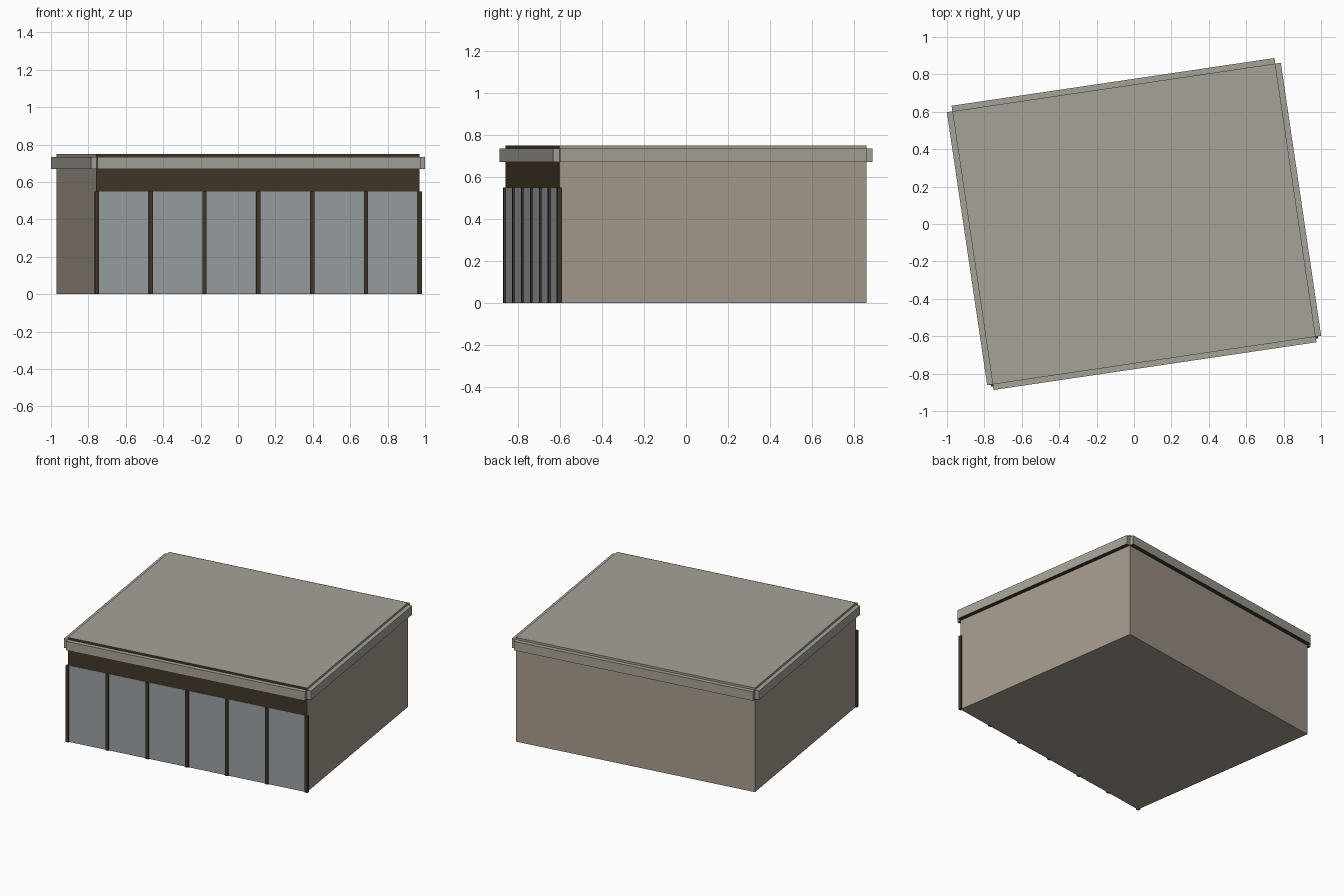
import bpy, bmesh, math
from mathutils import Matrix

if "Cube" in bpy.data.objects:
    bpy.data.objects.remove(bpy.data.objects["Cube"])

W, D, H = 1.745, 1.476, 0.75        # body width, depth, height
GLASS_H = 0.55
TURN = Matrix.Rotation(math.radians(8.4), 4, 'Z')


def mat(name, r, g, b):
    m = bpy.data.materials.new(name)
    m.diffuse_color = (r, g, b, 1)
    m.use_nodes = True
    m.node_tree.nodes["Principled BSDF"].inputs["Base Color"].default_value = m.diffuse_color
    return m


WALL = mat("tan_wall", 0.38, 0.33, 0.27)
TRIM = mat("grey_trim", 0.38, 0.36, 0.31)
DARK = mat("dark_brown", 0.055, 0.038, 0.022)
GLASS = mat("blue_grey_glass", 0.32, 0.35, 0.37)


def box(name, x, y, z, mats, pick=None):
    """Box from (min, max) ranges, turned with the building."""
    bm = bmesh.new()
    size = [r[1] - r[0] for r in (x, y, z)]
    mid = [(r[0] + r[1]) / 2 for r in (x, y, z)]
    bmesh.ops.create_cube(bm, size=1, matrix=TURN @ Matrix.Translation(mid) @ Matrix.Diagonal((*size, 1)))
    bm.normal_update()
    if pick:
        for f in bm.faces:
            f.material_index = pick(TURN.inverted().to_3x3() @ f.normal)
    me = bpy.data.meshes.new(name)
    bm.to_mesh(me)
    bm.free()
    for m in mats:
        me.materials.append(m)
    ob = bpy.data.objects.new(name, me)
    bpy.context.collection.objects.link(ob)
    return ob


w, d = W / 2, D / 2

# Main block: tan walls, grey roof, dark front header
box("building_body", (-w, w), (-d, d), (0, H), [WALL, TRIM, DARK],
    lambda n: 1 if n.z > 0.5 else 2 if n.y < -0.5 else 0)

# Glazing across the front
box("front_glass", (-w, w), (-d - 0.002, -d + 0.002), (0, GLASS_H), [GLASS])

# Seven window posts centred on the front wall line
p = 0.011
for i in range(7):
    x = -w + i * W / 6
    box(f"window_post_{i + 1}", (x - p, x + p), (-d - p, -d + p), (0, GLASS_H), [DARK])

# Fascia boards on each side, leaving open notched corners
t, z = 0.03, (0.67, 0.735)
under = lambda n: 1 if n.z < -0.5 else 0
for name, x, y in (("front_fascia", (-w, w), (-d - t, -d)),
                   ("back_fascia", (-w, w), (d, d + t)),
                   ("left_fascia", (-w - t, -w), (-d, d)),
                   ("right_fascia", (w, w + t), (-d, d))):
    box(name, x, y, z, [TRIM, DARK], under)
